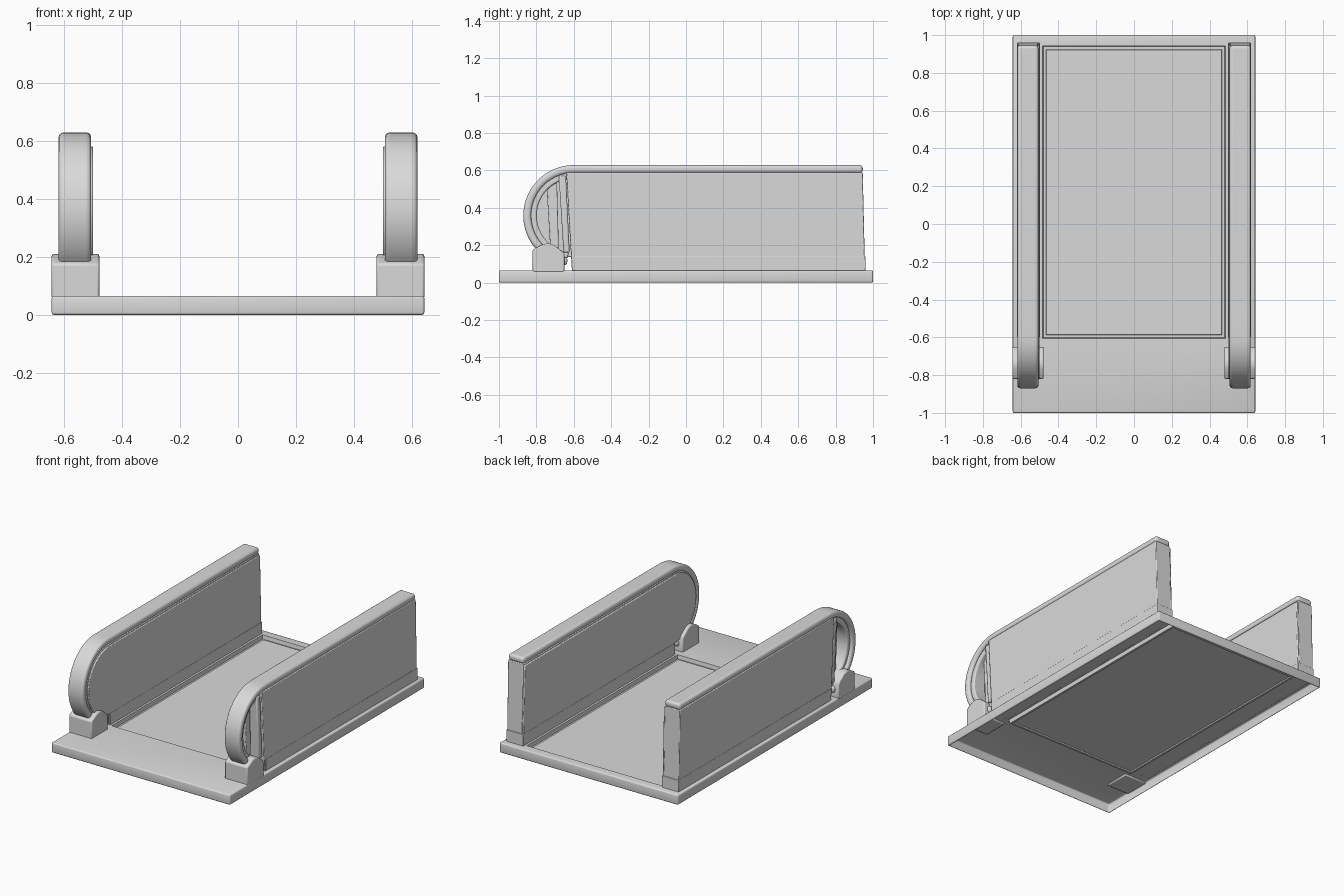
import bpy, bmesh, math

if "Cube" in bpy.data.objects:
    bpy.data.objects.remove(bpy.data.objects["Cube"], do_unlink=True)

grey = bpy.data.materials.new("plain grey")
grey.use_nodes = True
grey.diffuse_color = (0.7, 0.7, 0.7, 1)
grey.node_tree.nodes["Principled BSDF"].inputs["Base Color"].default_value = (0.7, 0.7, 0.7, 1)

CY, CZ = -0.6, 0.358      # centre of the rounded front end


def finish(name, bm, bevel=0.0, segments=2):
    mesh = bpy.data.meshes.new(name)
    bm.to_mesh(mesh)
    bm.free()
    obj = bpy.data.objects.new(name, mesh)
    bpy.context.collection.objects.link(obj)
    mesh.materials.append(grey)
    if bevel:
        mod = obj.modifiers.new("soft edges", 'BEVEL')
        mod.width, mod.segments = bevel, segments
        mod.limit_method, mod.angle_limit = 'ANGLE', math.radians(35)
    bpy.ops.object.select_all(action='DESELECT')
    obj.select_set(True)
    bpy.context.view_layer.objects.active = obj
    bpy.ops.object.shade_smooth_by_angle(angle=math.radians(40))


def slab_pair(name, outline, x0, x1, bevel=0.0, segments=2):
    """Extrude a side outline (y, z) from x0 to x1, once on each side."""
    for side, sign in (("left", 1), ("right", -1)):
        bm = bmesh.new()
        face = bm.faces.new([bm.verts.new((sign * x0, y, z)) for y, z in outline])
        ext = bmesh.ops.extrude_face_region(bm, geom=[face])["geom"]
        moved = [v for v in ext if isinstance(v, bmesh.types.BMVert)]
        bmesh.ops.translate(bm, verts=moved, vec=(sign * (x1 - x0), 0, 0))
        bmesh.ops.recalc_face_normals(bm, faces=bm.faces)
        finish(side + "_" + name, bm, bevel, segments)


def arc(r, start=90, end=270, n=32):
    angles = [math.radians(start + (end - start) * i / n) for i in range(n + 1)]
    return [(CY + r * math.cos(a), CZ + r * math.sin(a)) for a in angles]


def box(y0, y1, z0, z1):
    return [(y0, z0), (y1, z0), (y1, z1), (y0, z1)]


# base tray with rounded edges, open underneath
bm = bmesh.new()
bmesh.ops.create_cube(bm, size=1)
for v in bm.verts:
    v.co = (v.co.x * 1.284, v.co.y * 2, 0.065 * (v.co.z + 0.5))
bmesh.ops.bevel(bm, geom=bm.edges[:], offset=0.008, segments=3, profile=0.5, affect='EDGES')
bm.normal_update()
bmesh.ops.delete(bm, geom=[f for f in bm.faces if f.normal.z < -0.99], context='FACES_ONLY')

# floor panel sunk into the deck, with a shallow groove around it
top = next(f for f in bm.faces if f.normal.z > 0.99)
for inset, z in ((0, 0.065), (0.004, 0.04), (0.018, 0.04), (0.021, 0.047)):
    bmesh.ops.inset_region(bm, faces=[top], thickness=0.01, use_even_offset=True)
    for v in top.verts:
        v.co.x = math.copysign(0.484 - inset, v.co.x)
        v.co.y = 0.943 - inset if v.co.y > 0.2 else -0.605 + inset
        v.co.z = z
finish("base_tray", bm)

# rail running along the wall top and around the front end
rail = [(0.945, CZ + 0.27)] + arc(0.27, 90, 262) + arc(0.228, 262, 90) + [(0.945, CZ + 0.228)]
slab_pair("top_rail", rail, 0.506, 0.618, 0.016, 4)

# inner wall plate with a rounded front
inner = [(0.957, 0.065), (0.942, CZ + 0.222)] + arc(0.222) + [(-0.6, 0.065)]
slab_pair("inner_wall_plate", inner, 0.499, 0.512, 0.005)

# main wall body, closed at the back and slanted at the front
wall = [(0.957, 0.065), (0.945, 0.588), (-0.64, 0.588), (-0.61, 0.065)]
slab_pair("wall_body", wall, 0.508, 0.618, 0.004)

# plinth strip at the foot of each wall
slab_pair("wall_plinth", box(-0.6, 0.96, 0.062, 0.14), 0.4975, 0.6195, 0.003)

# rim inside the rail around the open front end
rim = arc(0.232, 90, 262) + arc(0.198, 262, 90)
slab_pair("front_rim", rim, 0.51, 0.6, 0.008)

# upright post and slanted web inside the opening
post = [(-0.655, 0.16), (-0.622, 0.16), (-0.642, 0.57), (-0.68, 0.57)]
slab_pair("front_post", post, 0.511, 0.612, 0.008)
web = [(-0.725, 0.17), (-0.68, 0.17), (-0.69, 0.55), (-0.745, 0.51)]
slab_pair("front_web", web, 0.511, 0.57, 0.005)

# support blocks carrying the front ends
block = [(-0.82, 0.055), (-0.82, 0.175), (-0.765, 0.205), (-0.735, 0.21),
         (-0.705, 0.2), (-0.66, 0.165), (-0.65, 0.15), (-0.65, 0.055)]
slab_pair("support_block", block, 0.478, 0.642, 0.007)
